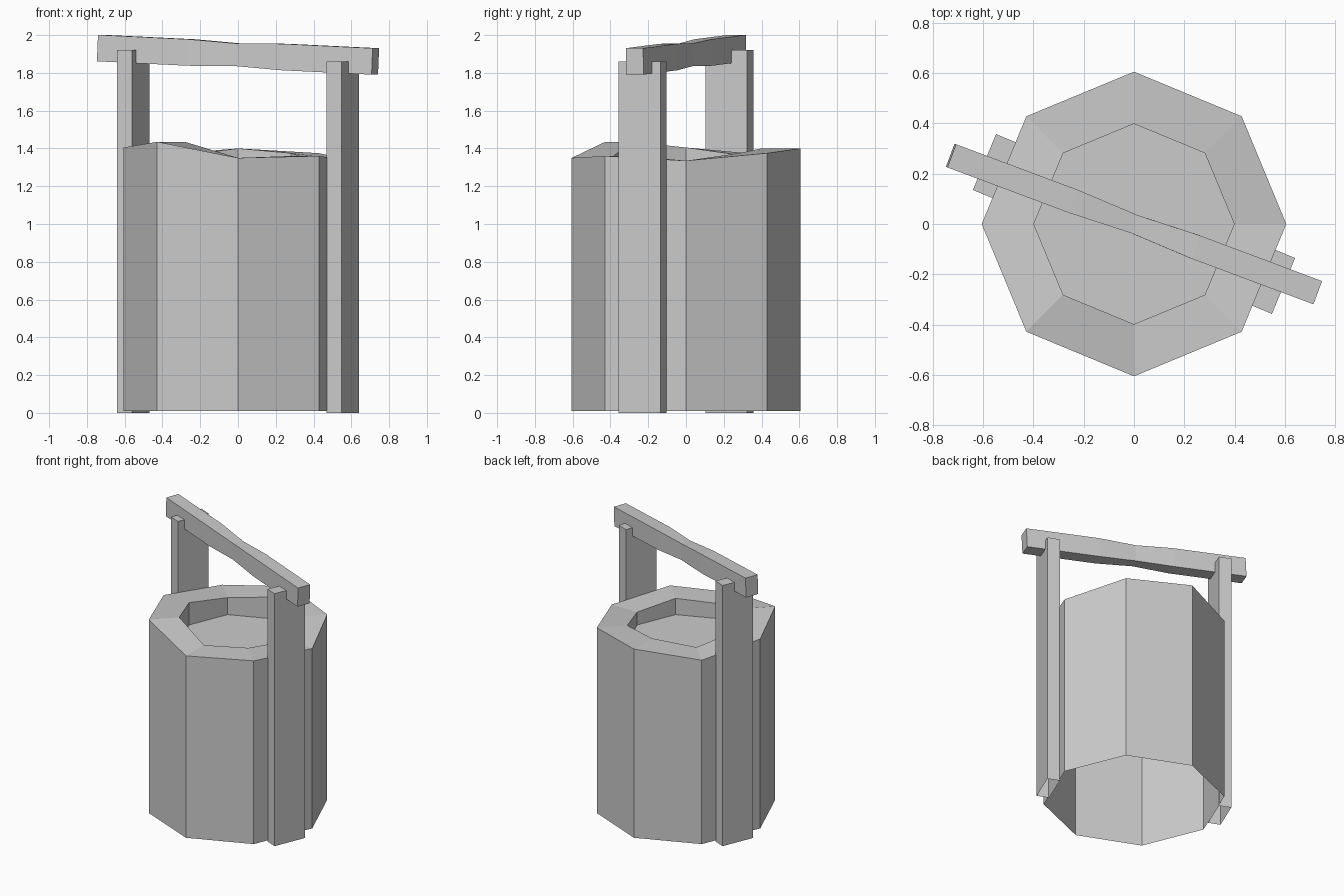
import bpy
import bmesh
from math import sin, cos, radians
from mathutils import Matrix, Vector

cube = bpy.data.objects.get("Cube")
if cube:
    bpy.data.objects.remove(cube, do_unlink=True)

grey = bpy.data.materials.new("plain_grey")
grey.use_nodes = True
grey.diffuse_color = (0.6, 0.6, 0.6, 1)
grey.node_tree.nodes["Principled BSDF"].inputs["Base Color"].default_value = (0.6, 0.6, 0.6, 1)


def loft(name, rings, cap_start=False, cap_end=True):
    """Skin matching counter-clockwise rings of points, optionally capping the ends."""
    bm = bmesh.new()
    loops = [[bm.verts.new(p) for p in ring] for ring in rings]
    n = len(loops[0])
    for a, b in zip(loops, loops[1:]):
        for i in range(n):
            j = (i + 1) % n
            bm.faces.new((a[i], a[j], b[j], b[i]))
    if cap_start:
        bm.faces.new(loops[0][::-1])
    if cap_end:
        bm.faces.new(loops[-1])
    mesh = bpy.data.meshes.new(name)
    bm.to_mesh(mesh)
    bm.free()
    mesh.materials.append(grey)
    obj = bpy.data.objects.new(name, mesh)
    bpy.context.collection.objects.link(obj)
    return obj


def octagon(radius, heights):
    return [(radius * cos(radians(45 * i)), radius * sin(radians(45 * i)), z)
            for i, z in enumerate(heights)]


# Eight-sided body with an uneven rim, a shallow recess and an open underside
rim = [1.335, 1.375, 1.40, 1.365, 1.405, 1.435, 1.35, 1.36]
loft("bucket_body", [octagon(0.605, [0.01] * 8), octagon(0.605, rim),
                     octagon(0.398, rim), octagon(0.398, [1.24] * 8)])


# Upright posts against two opposite sides, open underneath
def post(name, angle, top):
    turn = Matrix.Rotation(radians(angle), 3, 'Z')
    corners = [(0.557, -0.12), (0.643, -0.12), (0.643, 0.12), (0.557, 0.12)]
    loft(name, [[turn @ Vector((x, y, z)) for x, y in corners] for z in (0, top)])


post("left_post", -22.5, 1.86)
post("right_post", 157.5, 1.92)

# Tilted carrying beam, pinched at the middle
place = (Matrix.Translation((0, 0, 1.896)) @ Matrix.Rotation(radians(-20.5), 4, 'Z')
         @ Matrix.Rotation(radians(2.6), 4, 'Y'))
sections = []
for s, width, height in [(-0.777, 0.049, 0.07), (-0.26, 0.049, 0.07), (0, 0.038, 0.06),
                         (0.26, 0.049, 0.07), (0.777, 0.049, 0.07)]:
    sections.append([place @ Vector((s, y * width, z * height))
                     for y, z in ((-1, -1), (1, -1), (1, 1), (-1, 1))])
loft("handle_beam", sections, cap_start=True)
